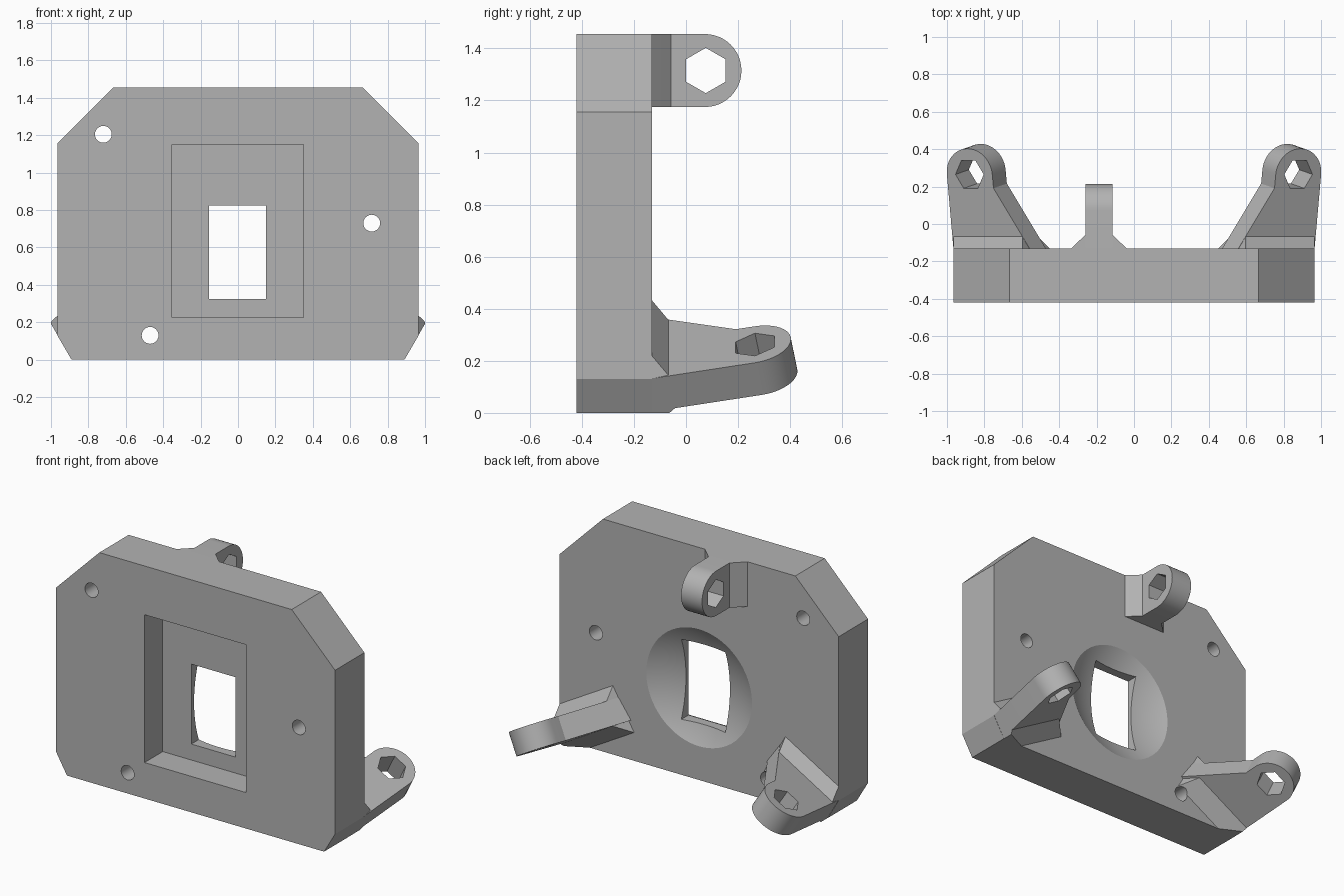
import bpy, bmesh, math
from mathutils import Matrix, Vector

cube = bpy.data.objects.get("Cube")
if cube:
    bpy.data.objects.remove(cube)

grey = bpy.data.materials.new("plain grey")
grey.use_nodes = True
COLOUR = (0.45, 0.45, 0.45, 1)
grey.diffuse_color = COLOUR
grey.node_tree.nodes["Principled BSDF"].inputs["Base Color"].default_value = COLOUR

X, Y, Z = Vector((1, 0, 0)), Vector((0, 1, 0)), Vector((0, 0, 1))
FRONT, BACK = -0.42, -0.13


def finish(name, bm):
    bmesh.ops.recalc_face_normals(bm, faces=bm.faces)
    mesh = bpy.data.meshes.new(name)
    bm.to_mesh(mesh)
    bm.free()
    obj = bpy.data.objects.new(name, mesh)
    bpy.context.collection.objects.link(obj)
    mesh.materials.append(grey)
    return obj


def prism(name, outline, p, q, d, lo, hi, origin=Vector()):
    """Outline in the p-q plane, extruded along d from lo to hi."""
    bm = bmesh.new()
    base = [bm.verts.new(origin + p * a + q * b + d * lo) for a, b in outline]
    face = bm.faces.new(base)
    new = bmesh.ops.extrude_face_region(bm, geom=[face])["geom"]
    bmesh.ops.translate(bm, vec=d * (hi - lo),
                        verts=[v for v in new if isinstance(v, bmesh.types.BMVert)])
    return finish(name, bm)


def hull(name, points):
    bm = bmesh.new()
    for pt in points:
        bm.verts.new(pt)
    bmesh.ops.convex_hull(bm, input=bm.verts)
    return finish(name, bm)


def arc(r, start, end, n, cx=0, cy=0):
    angles = [math.radians(start + (end - start) * i / n) for i in range(n + 1)]
    return [(cx + r * math.cos(a), cy + r * math.sin(a)) for a in angles]


def rect(x0, x1, y0, y1):
    return [(x0, y0), (x1, y0), (x1, y1), (x0, y1)]


def combine(obj, other, operation="DIFFERENCE", keep=False):
    """Apply a boolean and remove the helper."""
    other.hide_render = True
    mod = obj.modifiers.new("cut", "BOOLEAN")
    mod.object, mod.operation, mod.solver = other, operation, "EXACT"
    bpy.context.view_layer.update()
    graph = bpy.context.evaluated_depsgraph_get()
    mesh = bpy.data.meshes.new_from_object(obj.evaluated_get(graph))
    obj.modifiers.clear()
    obj.data = mesh
    if not keep:
        bpy.data.objects.remove(other)


def screw_hole(x, z):
    return prism("hole_cutter", arc(0.045, 0, 345, 23, x, z), X, Z, Y, -1, 0.5)


def hexagon(cx=0, cy=0, turn=0):
    return arc(0.087, turn, turn + 300, 5, cx, cy)


# Plate with chamfered corners
half = [(0.89, 0), (0.966, 0.13), (0.966, 1.155), (0.666, 1.455)]
plate = prism("plate", half + [(-x, z) for x, z in reversed(half)], X, Z, Y, FRONT, BACK)

# Front recess, rear spherical dish, window and screw holes
combine(plate, prism("recess_cutter", rect(-0.353, 0.35, 0.225, 1.15), X, Z, Y, -1, -0.24))
bm = bmesh.new()
bmesh.ops.create_uvsphere(bm, u_segments=128, v_segments=96, radius=0.72,
                          matrix=Matrix.Translation((0, BACK + 0.62, 0.577)))
combine(plate, finish("dish_cutter", bm))
combine(plate, prism("window_cutter", rect(-0.155, 0.15, 0.325, 0.825), X, Z, Y, -1, 1))
for x, z in [(-0.72, 1.205), (0.715, 0.73), (-0.47, 0.13)]:
    combine(plate, screw_hole(x, z))

# Top lug: rounded ear with a flared root
top_lug = prism("top_lug", [(BACK - 0.01, 1.175)] + arc(0.14, -90, 90, 24, 0.073, 1.315)
                + [(BACK - 0.01, 1.455)], Y, Z, X, -0.26, -0.115)
root = [(-0.345, BACK - 0.01), (-0.335, BACK), (-0.26, -0.058),
        (-0.115, -0.058), (-0.04, BACK), (-0.03, BACK - 0.01)]
combine(top_lug, prism("top_root", root, X, Y, Z, 1.175, 1.455), "UNION")
combine(top_lug, prism("hex_cutter", hexagon(0.076, 1.315, 30), Y, Z, X, -1, 1))


# Lower lugs: radial, tilted upward, tapering from a wide flared root
def lower_lug(name, side):
    u = Vector((math.cos(math.radians(30)) * side, 0, -0.5))
    t = Vector((0.5 * side, 0, math.cos(math.radians(30))))
    tilt = math.radians(10)
    along = Y * math.cos(tilt) + t * math.sin(tilt)
    normal = t * math.cos(tilt) - Y * math.sin(tilt)
    centre = u * 0.63 + Y * 0.265 + t * 0.667
    outline = [(0.14, -0.43)] + arc(0.14, 0, 180, 24) + [(-0.14, -0.075), (-0.347, -0.43)]
    lug = prism(name, outline, u, along, normal, -0.145, 0, centre)

    def inner(y):
        return 0.337 + (y + 0.07) * 0.59
    section = [(BACK - 0.02, 0.378), (BACK - 0.02, 0.672), (BACK, 0.378),
               (BACK, 0.672), (-0.075, 0.607), (-0.04, 0.468), (-0.06, 0.6)]
    flare = hull("flare", [u * w + Y * y + t * h for y, h in section
                           for w in (inner(y), 0.77)])
    # The flare stays inside the plate's silhouette
    combine(flare, prism("clip", rect(-0.966, 0.966, 0, 1), X, Z, Y, -1, 1), "INTERSECT")
    combine(lug, flare, "UNION")
    combine(lug, prism("hex_cutter", hexagon(), u, along, normal, -1, 1, centre))
    return lug


left_lug = lower_lug("left_lug", 1)
right_lug = lower_lug("right_lug", -1)
combine(right_lug, screw_hole(-0.47, 0.13))

# Smooth curves, keep hard edges
bpy.ops.object.select_all(action="DESELECT")
for obj in (plate, top_lug, left_lug, right_lug):
    obj.select_set(True)
bpy.context.view_layer.objects.active = plate
bpy.ops.object.shade_smooth_by_angle(angle=math.radians(25))
